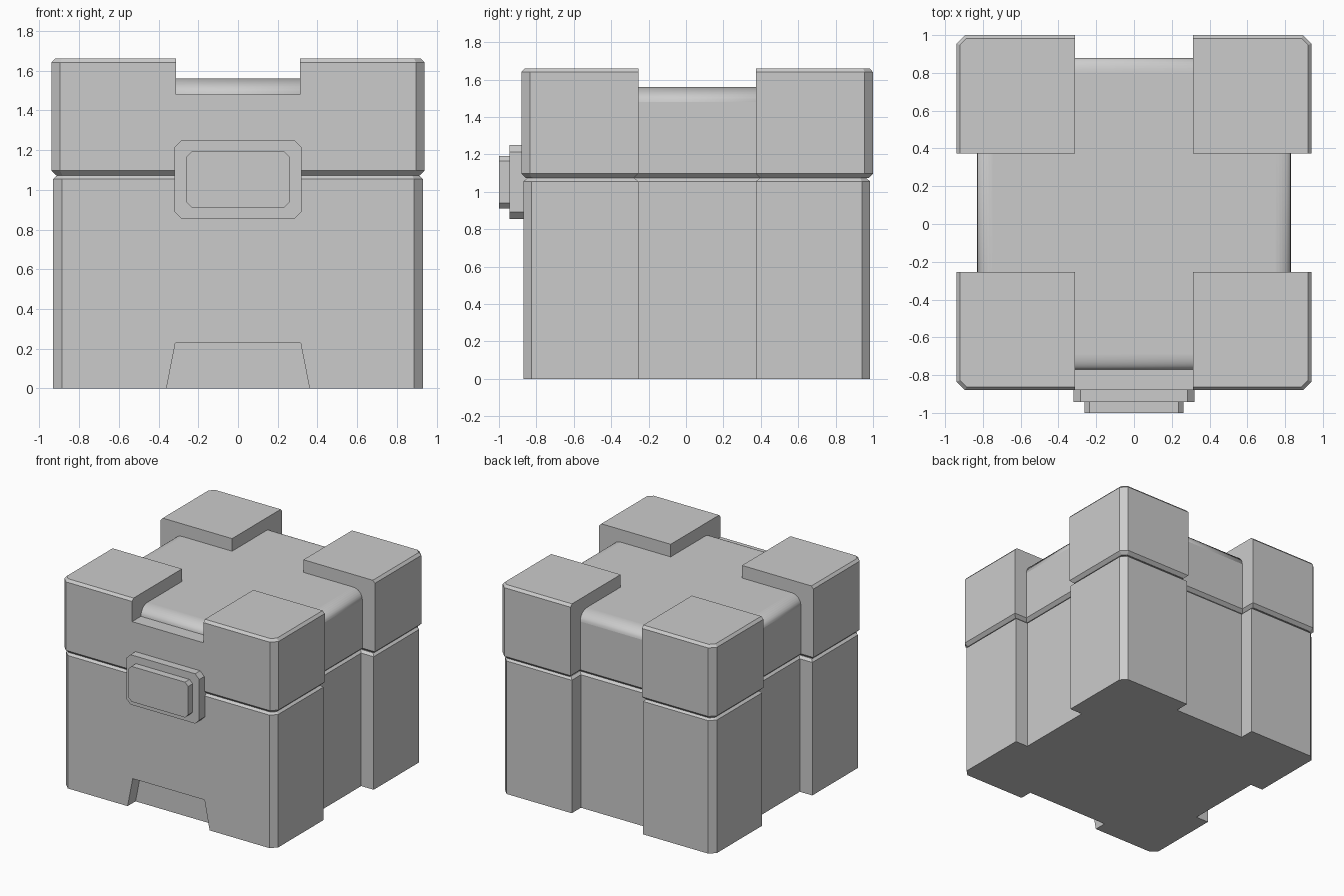
import bpy, bmesh
from math import sin, cos, pi
from mathutils import Vector, Matrix

if "Cube" in bpy.data.objects:
    bpy.data.objects.remove(bpy.data.objects["Cube"])


def inset(outline, amounts):
    # Move each edge of a counter-clockwise outline inwards and re-mitre the corners
    n, out = len(outline), []
    pts = [Vector(p) for p in outline]
    for i in range(n):
        d0 = (pts[i] - pts[i - 1]).normalized()
        d1 = (pts[(i + 1) % n] - pts[i]).normalized()
        n0, n1 = Vector((-d0.y, d0.x)), Vector((-d1.y, d1.x))
        a, b, det = amounts[i - 1], amounts[i], n0.x * n1.y - n0.y * n1.x
        out.append(pts[i] + Vector((a * n1.y - b * n0.y, b * n0.x - a * n1.x)) / det)
    return out


def prism(name, outline, layers, flags=None, smooth_from=None, facing_front=False):
    # layers: (height, inset, use flags); flags pick which edges are inset
    n = len(outline)
    bm = bmesh.new()
    rings = []
    for z, amount, flagged in layers:
        amounts = [amount * (flags[i] if flagged and flags else 1) for i in range(n)]
        rings.append([bm.verts.new((p.x, p.y, z)) for p in inset(outline, amounts)])
    bm.faces.new(rings[0][::-1])
    bm.faces.new(rings[-1])
    for k, (lo, hi) in enumerate(zip(rings, rings[1:])):
        for i in range(n):
            j = (i + 1) % n
            f = bm.faces.new((lo[i], lo[j], hi[j], hi[i]))
            f.smooth = smooth_from is not None and k >= smooth_from
    if facing_front:
        bm.transform(Matrix.Rotation(pi / 2, 4, 'X'))
    me = bpy.data.meshes.new(name)
    bm.to_mesh(me)
    bm.free()
    ob = bpy.data.objects.new(name, me)
    bpy.context.collection.objects.link(ob)
    return ob


def rect(x0, x1, y0, y1, c=0):
    if not c:
        return [(x0, y0), (x1, y0), (x1, y1), (x0, y1)]
    return [(x0 + c, y0), (x1 - c, y0), (x1, y0 + c), (x1, y1 - c),
            (x1 - c, y1), (x0 + c, y1), (x0, y1 - c), (x0, y0 + c)]


def cut(ob, cutter):
    cutter.hide_render = True
    cutter.display_type = 'WIRE'
    m = ob.modifiers.new("cut", 'BOOLEAN')
    m.operation, m.solver, m.object = 'DIFFERENCE', 'EXACT', cutter


def front_outline(w, y0, y1, c=0.045):
    return [(-w, y1), (-w, y0 + c), (-w + c, y0), (w - c, y0), (w, y0 + c), (w, y1)]


def corner_outline(x0, x1, y0, y1, c=0.045):
    return [(x0, y0), (x1, y0), (x1, y1 - c), (x1 - c, y1), (x0, y1)]


X, YF, YB = 0.313, -0.255, 0.373   # inner sides of the corner blocks
body_layers = [(0, 0, 0), (1.055, 0, 0), (1.073, 0.02, 0)]
lid_layers = [(1.073, 0.025, 0), (1.097, 0, 0), (1.64, 0, 0), (1.66, 0.018, 1)]

# Front halves: full-width blocks
body_front = prism("body_front", front_outline(0.93, -0.87, YF), body_layers)
lid_front = prism("lid_front", front_outline(0.94, -0.88, YF), lid_layers, [1, 1, 1, 1, 1, 0])

# Back corner blocks, mirrored
for name, w, yb, layers in (("body_back_corners", 0.93, 0.985, body_layers),
                            ("lid_back_corners", 0.94, 1.0, lid_layers)):
    ob = prism(name, corner_outline(X, w, YB, yb), layers, [0, 1, 1, 1, 0])
    ob.modifiers.new("mirror", 'MIRROR').use_mirror_merge = False

# Recessed cores; the lid core has rounded top edges
prism("body_core", rect(-0.82, 0.82, -0.75, 0.87), body_layers)
r = 0.08
arc = [(1.56 - r + r * sin(a), r * (1 - cos(a)), 0) for a in (i * pi / 16 for i in range(9))]
prism("lid_core", rect(-0.83, 0.83, -0.77, 0.878),
      [(1.073, 0.025, 0), (1.097, 0, 0)] + arc, smooth_from=2)

# Slot between the front lid corners
cut(lid_front, prism("slot_cutter", rect(-X, X, -2, 2), [(1.48, 0, 0), (2, 0, 0)]))

# Tapered notch at the foot of the front
t = 0.2
notch = [(-0.36 - 0.045 * t / 0.23, -t), (0.36 + 0.045 * t / 0.23, -t), (0.315, 0.23), (-0.315, 0.23)]
cut(body_front, prism("notch_cutter", notch, [(0.77, 0, 0), (1.2, 0, 0)], facing_front=True))

# Latch plate and button
prism("latch_plate", rect(-0.32, 0.32, 0.855, 1.25, 0.036),
      [(0.8, 0, 0), (0.943, 0, 0)], facing_front=True)
prism("latch_button", rect(-0.262, 0.262, 0.912, 1.192, 0.027),
      [(0.9, 0, 0), (1.0, 0, 0)], facing_front=True)
